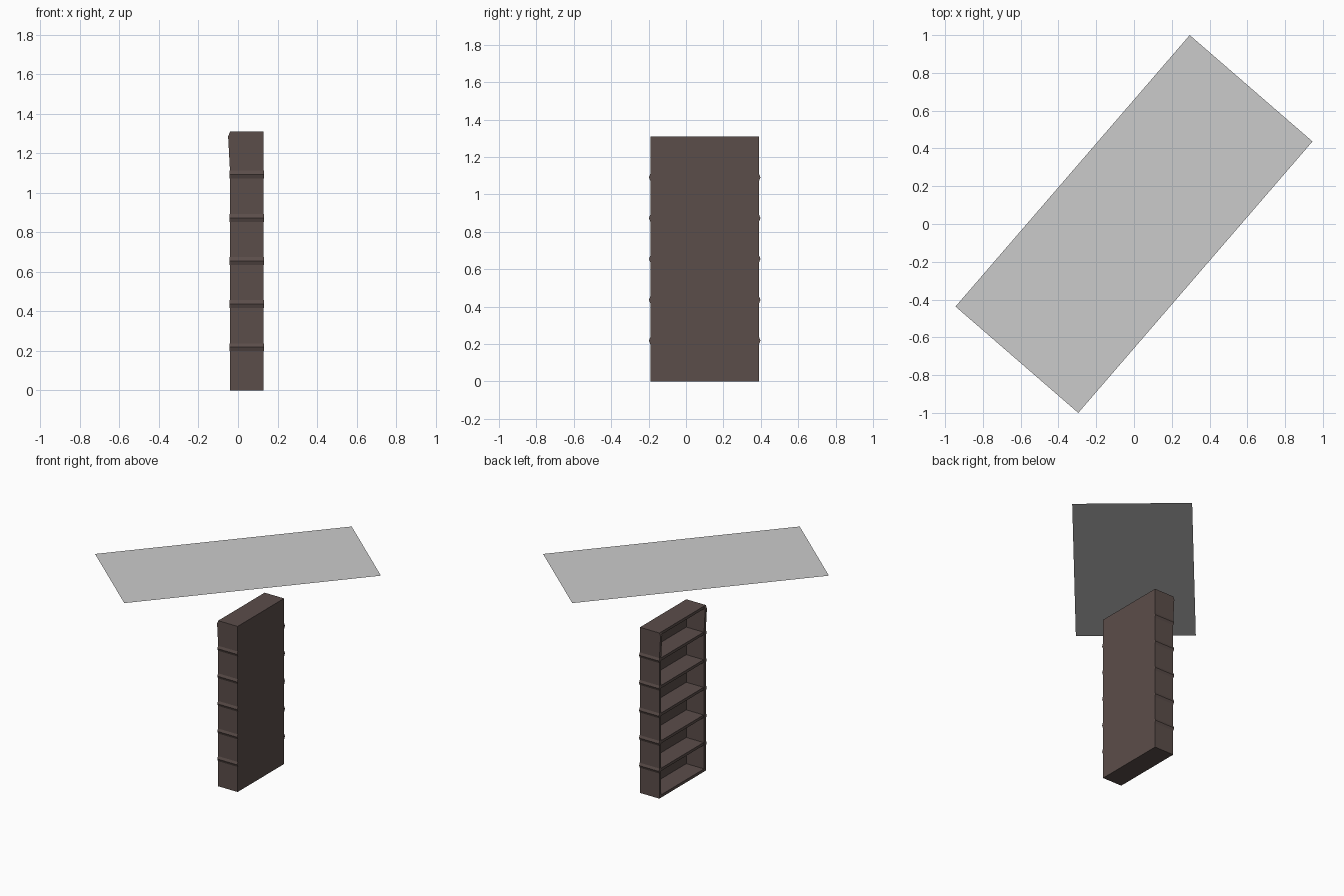
import bpy, bmesh

if "Cube" in bpy.data.objects:
    bpy.data.objects.remove(bpy.data.objects["Cube"])

X0, X1 = -0.04, 0.13      # open front edge, back face
Y0, Y1 = -0.19, 0.39      # outer sides
H, T = 1.31, 0.022        # height, board thickness
BAYS = 6
PITCH = H / BAYS

brown = bpy.data.materials.new("dark_wood")
brown.diffuse_color = (0.105, 0.075, 0.068, 1)
brown.use_nodes = True
brown.node_tree.nodes["Principled BSDF"].inputs["Base Color"].default_value = brown.diffuse_color


def add_mesh(name, bm, mat=None):
    bmesh.ops.recalc_face_normals(bm, faces=bm.faces)
    me = bpy.data.meshes.new(name)
    bm.to_mesh(me)
    bm.free()
    ob = bpy.data.objects.new(name, me)
    bpy.context.collection.objects.link(ob)
    if mat:
        me.materials.append(mat)
    return ob


def prism(name, pts, vec):
    """Extrude a closed 3D outline along a vector."""
    bm = bmesh.new()
    f = bm.faces.new([bm.verts.new(p) for p in pts])
    r = bmesh.ops.extrude_face_region(bm, geom=[f])
    moved = [v for v in r["geom"] if isinstance(v, bmesh.types.BMVert)]
    bmesh.ops.translate(bm, verts=moved, vec=vec)
    return add_mesh(name, bm, brown)


def board(name, x0, x1, y0, y1, z0, z1):
    return prism(name, [(x0, y0, z0), (x1, y0, z0), (x1, y1, z0), (x0, y1, z0)],
                 (0, 0, z1 - z0))


# Side panels, leaning slightly outward at the top of the front edge
side = [(X0, 0), (X1, 0), (X1, H), (X0, H), (X0 - 0.01, H - 0.025), (X0, 1.1)]
for name, y in (("side_panel_front", Y0), ("side_panel_rear", Y1 - T)):
    prism(name, [(x, y, z) for x, z in side], (0, T, 0))

# Back panel, base and top
board("back_panel", X1 - 0.015, X1, Y0 + T, Y1 - T, 0, H)
board("base_board", X0, X1 - 0.015, Y0 + T, Y1 - T, 0, T)
board("top_board", X0, X1 - 0.015, Y0 + T, Y1 - T, H - T, H)

# Inner shelves with small ridges where they meet the sides
for i in range(1, BAYS):
    z = i * PITCH
    board(f"shelf_{i}", X0 + 0.004, X1 - 0.015, Y0 + T, Y1 - T, z - T / 2, z + T / 2)
    for tag, y, s in (("front", Y0, -1), ("rear", Y1, 1)):
        prism(f"shelf_ridge_{tag}_{i}",
              [(X0 - 0.002, y, z - 0.02), (X0 - 0.002, y + s * 0.008, z),
               (X0 - 0.002, y, z + 0.02)], (X1 - X0 + 0.004, 0, 0))

# Thin flat sheet floating above the case
bm = bmesh.new()
bm.faces.new([bm.verts.new((x, y, 1.69)) for x, y in
              ((-0.945, -0.437), (-0.295, -1.0), (0.945, 0.437), (0.295, 1.0))])
sheet = add_mesh("ceiling_sheet", bm)
if sheet.data.polygons[0].normal.z < 0:
    sheet.data.flip_normals()
